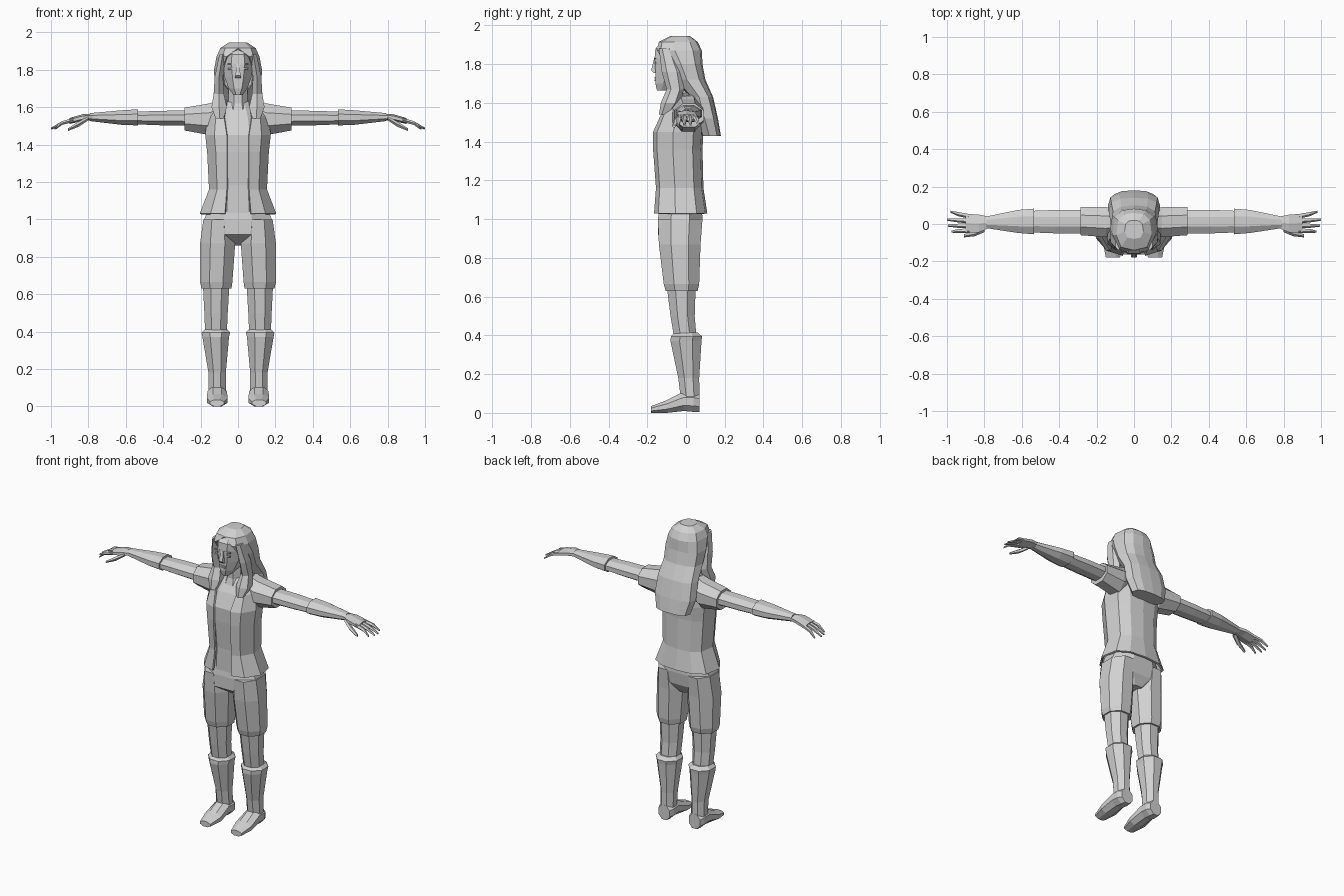
import bpy
import bmesh
import math

default_cube = bpy.data.objects.get("Cube")
if default_cube:
    bpy.data.objects.remove(default_cube, do_unlink=True)

grey = bpy.data.materials.new("plain grey")
grey.use_nodes = True
colour = (.64, .64, .64, 1)
grey.diffuse_color = colour
grey.node_tree.nodes["Principled BSDF"].inputs["Base Color"].default_value = colour

# Position of the (along, a, b) coordinates for each loft axis
PLACE = {
    "X": lambda along, a, b: (along, a, b),
    "Y": lambda along, a, b: (a, along, b),
    "Z": lambda along, a, b: (a, b, along),
}


def finish(name, mesh_data, mirrored=False, thickness=0):
    """Turn a bmesh into a flat shaded object with its modifiers."""
    bmesh.ops.recalc_face_normals(mesh_data, faces=mesh_data.faces)
    mesh = bpy.data.meshes.new(name)
    mesh_data.to_mesh(mesh)
    mesh_data.free()
    mesh.materials.append(grey)
    obj = bpy.data.objects.new(name, mesh)
    bpy.context.collection.objects.link(obj)
    if mirrored:
        mirror = obj.modifiers.new("mirror", "MIRROR")
        mirror.use_clip = True
    if thickness:
        solid = obj.modifiers.new("thickness", "SOLIDIFY")
        solid.thickness = thickness
        solid.offset = -1
    return obj


def bridge(bm, rings, closed):
    """Join successive rings of vertices with quads."""
    for lower, upper in zip(rings, rings[1:]):
        count = len(lower)
        for i in range(count if closed else count - 1):
            j = (i + 1) % count
            bm.faces.new((lower[i], lower[j], upper[j], upper[i]))


def loft(name, axis, sections, sides=8, mirrored=False):
    """Sections are (along, a_min, a_max, b_min, b_max)."""
    bm = bmesh.new()
    angles = [math.tau * (i + .5) / sides for i in range(sides)]
    reach_a = max(math.cos(t) for t in angles)
    reach_b = max(math.sin(t) for t in angles)
    rings = []
    for along, a_min, a_max, b_min, b_max in sections:
        ring = []
        for t in angles:
            a = (a_min + a_max + (a_max - a_min) * math.cos(t) / reach_a) / 2
            b = (b_min + b_max + (b_max - b_min) * math.sin(t) / reach_b) / 2
            ring.append(bm.verts.new(PLACE[axis](along, a, b)))
        rings.append(ring)
    bridge(bm, rings, True)
    bm.faces.new(rings[0])
    bm.faces.new(rings[-1])
    return finish(name, bm, mirrored)


def column(name, sections, sides=8):
    """Centred upright loft from (z, half_width, front, back)."""
    full = [(z, -w, w, front, back) for z, w, front, back in sections]
    return loft(name, "Z", full, sides)


def wrap(name, sections, thickness, capped=False):
    """Shell open at the front, from (z, opening, half_width, front, back)."""
    bm = bmesh.new()
    rings = []
    for z, opening, w, front, back in sections:
        depth = back - front
        outline = [(opening, front), (max(w * .72, opening), front + depth * .08),
                   (w, front + depth * .4), (w * .9, back - depth * .2),
                   (w * .55, back - depth * .04), (0, back)]
        rings.append([bm.verts.new((x, y, z)) for x, y in outline])
    bridge(bm, rings, False)
    if capped:
        bm.faces.new(rings[0])
        bm.faces.new(rings[-1])
    return finish(name, bm, True, thickness)


def plate(name, x, y, z, width, height, mirrored=False):
    bm = bmesh.new()
    bmesh.ops.create_cube(bm, size=1)
    bmesh.ops.scale(bm, vec=(width, .008, height), verts=bm.verts)
    bmesh.ops.translate(bm, vec=(x, y, z), verts=bm.verts)
    return finish(name, bm, mirrored)


# Torso and open jacket
column("shirt", [
    (1, .15, -.14, .08), (1.18, .13, -.14, .075), (1.36, .14, -.155, .075),
    (1.45, .15, -.158, .075), (1.54, .13, -.12, .07), (1.63, .08, -.06, .06)])
wrap("jacket", [
    (1.03, .07, .205, -.165, .11), (1.16, .06, .155, -.155, .09),
    (1.36, .06, .165, -.17, .085), (1.45, .06, .175, -.17, .09),
    (1.55, .075, .165, -.125, .085), (1.64, .06, .11, -.06, .07)], .012)
column("neck", [(1.56, .07, -.1, .05), (1.62, .05, -.08, .03), (1.72, .05, -.08, .04)])

# Head and face
column("head", [
    (1.665, .025, -.15, -.08), (1.7, .05, -.158, -.01), (1.76, .072, -.158, .04),
    (1.83, .083, -.162, .06), (1.88, .08, -.158, .06), (1.92, .05, -.12, .03)])
column("nose", [(1.755, .016, -.168, -.14), (1.768, .014, -.18, -.14),
                (1.83, .007, -.164, -.14)], 4)
plate("upper_lip", 0, -.159, 1.73, .04, .008)
plate("lower_lip", 0, -.159, 1.718, .03, .008)
plate("eye", .037, -.158, 1.805, .032, .01, True)
plate("eyebrow", .037, -.16, 1.83, .04, .006, True)

# Long hair and the two locks in front of the shoulders
wrap("hair", [
    (1.945, 0, .05, -.08, .02), (1.915, 0, .095, -.14, .06),
    (1.87, .06, .115, -.15, .082), (1.8, .085, .128, -.1, .085),
    (1.72, .075, .125, -.06, .1), (1.63, 0, .135, .02, .14),
    (1.52, 0, .14, .05, .165), (1.43, 0, .115, .08, .18)], .008, True)
loft("hair_lock", "Z", [
    (1.88, .065, .1, -.14, -.07), (1.76, .08, .125, -.125, -.02),
    (1.67, .075, .13, -.1, -.01), (1.6, .06, .142, -.13, -.03),
    (1.54, .075, .12, -.14, -.08)], 6, True)

# Arms held straight out
loft("sleeve", "X", [
    (.07, -.05, .07, 1.5, 1.65), (.15, -.07, .09, 1.45, 1.62),
    (.285, -.06, .092, 1.475, 1.597)], 8, True)
loft("upper_arm", "X", [
    (.26, -.052, .075, 1.5, 1.582), (.42, -.05, .075, 1.503, 1.58),
    (.55, -.045, .07, 1.508, 1.575)], 8, True)
loft("forearm", "X", [
    (.535, -.055, .082, 1.502, 1.588), (.62, -.048, .075, 1.505, 1.583),
    (.79, -.022, .04, 1.525, 1.568)], 8, True)
loft("palm", "X", [
    (.77, -.02, .038, 1.53, 1.566), (.83, -.045, .05, 1.526, 1.562),
    (.9, -.045, .055, 1.51, 1.542)], 6, True)

# Fingers fan out from the palm and droop to their tips
fingers = {"index": (-.034, -.04, .975), "middle": (-.009, -.008, .995),
           "ring": (.017, .024, 1), "little": (.042, .066, .98)}
for finger, (root, tip, end) in fingers.items():
    middle = (root + tip) / 2
    loft(finger + "_finger", "X", [
        (.88, root - .011, root + .011, 1.52, 1.543),
        (.94, middle - .01, middle + .01, 1.505, 1.525),
        (end, tip - .005, tip + .005, 1.48, 1.49)], 5, True)
loft("thumb", "X", [
    (.8, -.04, -.01, 1.53, 1.55), (.85, -.062, -.035, 1.496, 1.524),
    (.91, -.07, -.055, 1.472, 1.486)], 5, True)

# Hips and short trousers
column("hips", [(.86, .05, -.06, .04), (.92, .16, -.145, .075),
                (1, .18, -.145, .085), (1.1, .145, -.13, .08)])
loft("trouser_leg", "Z", [
    (.63, .035, .195, -.105, .06), (.665, .03, .203, -.115, .068),
    (.87, .015, .203, -.14, .075), (1, .03, .185, -.145, .085)], 8, True)

# Lower legs, boots and feet
loft("knee_leg", "Z", [
    (.38, .06, .175, -.06, .055), (.5, .055, .18, -.08, .045),
    (.66, .045, .188, -.1, .05)], 8, True)
loft("boot", "Z", [
    (.06, .065, .158, -.025, .07), (.18, .065, .158, -.04, .068),
    (.37, .048, .19, -.08, .08), (.395, .042, .195, -.078, .083),
    (.415, .06, .175, -.06, .06)], 8, True)
loft("foot", "Y", [
    (-.18, .075, .15, 0, .035), (-.1, .055, .167, 0, .065),
    (-.01, .06, .163, .01, .11), (.04, .058, .163, .005, .11),
    (.07, .07, .15, .005, .1)], 8, True)
